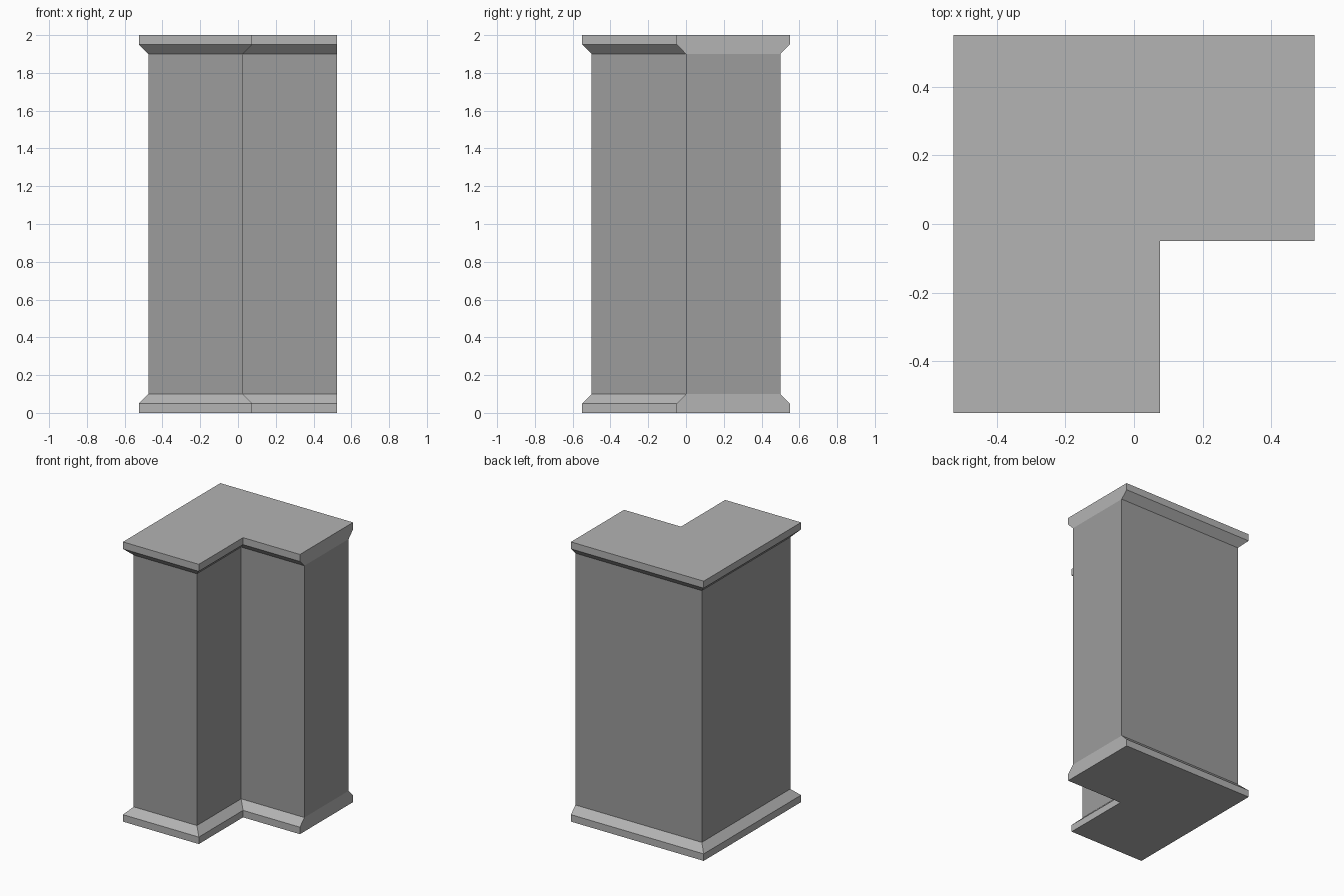
import bpy, bmesh

if "Cube" in bpy.data.objects:
    bpy.data.objects.remove(bpy.data.objects["Cube"])


def footprint(o):
    # L-shaped outline widened by o on every side except the flat right end
    right = 0.525
    return [(-0.475 - o, -0.5 - o), (0.025 + o, -0.5 - o), (0.025 + o, -o),
            (right, -o), (right, 0.5 + o), (-0.475 - o, 0.5 + o)]


def grey(name, value):
    mat = bpy.data.materials.new(name)
    mat.diffuse_color = (value, value, value, 1)
    mat.use_nodes = True
    mat.node_tree.nodes["Principled BSDF"].inputs["Base Color"].default_value = mat.diffuse_color
    return mat


# Moulding profile: (height, outward offset)
profile = [(0, 0.05), (0.05, 0.05), (0.1, 0), (1.9, 0), (1.95, 0.05), (2, 0.05)]
WALL, TRIM = 0, 1

bm = bmesh.new()
rings = [[bm.verts.new((x, y, z)) for x, y in footprint(o)] for z, o in profile]

# Side walls: dark shaft in the middle band, lighter mouldings elsewhere
for level, (low, high) in enumerate(zip(rings, rings[1:])):
    for i in range(6):
        j = (i + 1) % 6
        if i != 3:
            face = bm.faces.new((low[i], low[j], high[j], high[i]))
            face.material_index = WALL if level == 2 else TRIM

# Flat right end: one face per moulding and one for the shaft
for a, b, index in ((0, 3, TRIM), (2, 4, WALL), (3, 6, TRIM)):
    part = rings[a:b]
    face = bm.faces.new([r[3] for r in reversed(part)] + [r[4] for r in part])
    face.material_index = index

# Bottom and top
for ring in (list(reversed(rings[0])), rings[-1]):
    bm.faces.new(ring).material_index = TRIM
bmesh.ops.recalc_face_normals(bm, faces=bm.faces)

mesh = bpy.data.meshes.new("corner_wall")
bm.to_mesh(mesh)
bm.free()
mesh.materials.append(grey("wall_grey", 0.334))
mesh.materials.append(grey("trim_grey", 0.453))
bpy.context.collection.objects.link(bpy.data.objects.new("corner_wall", mesh))
